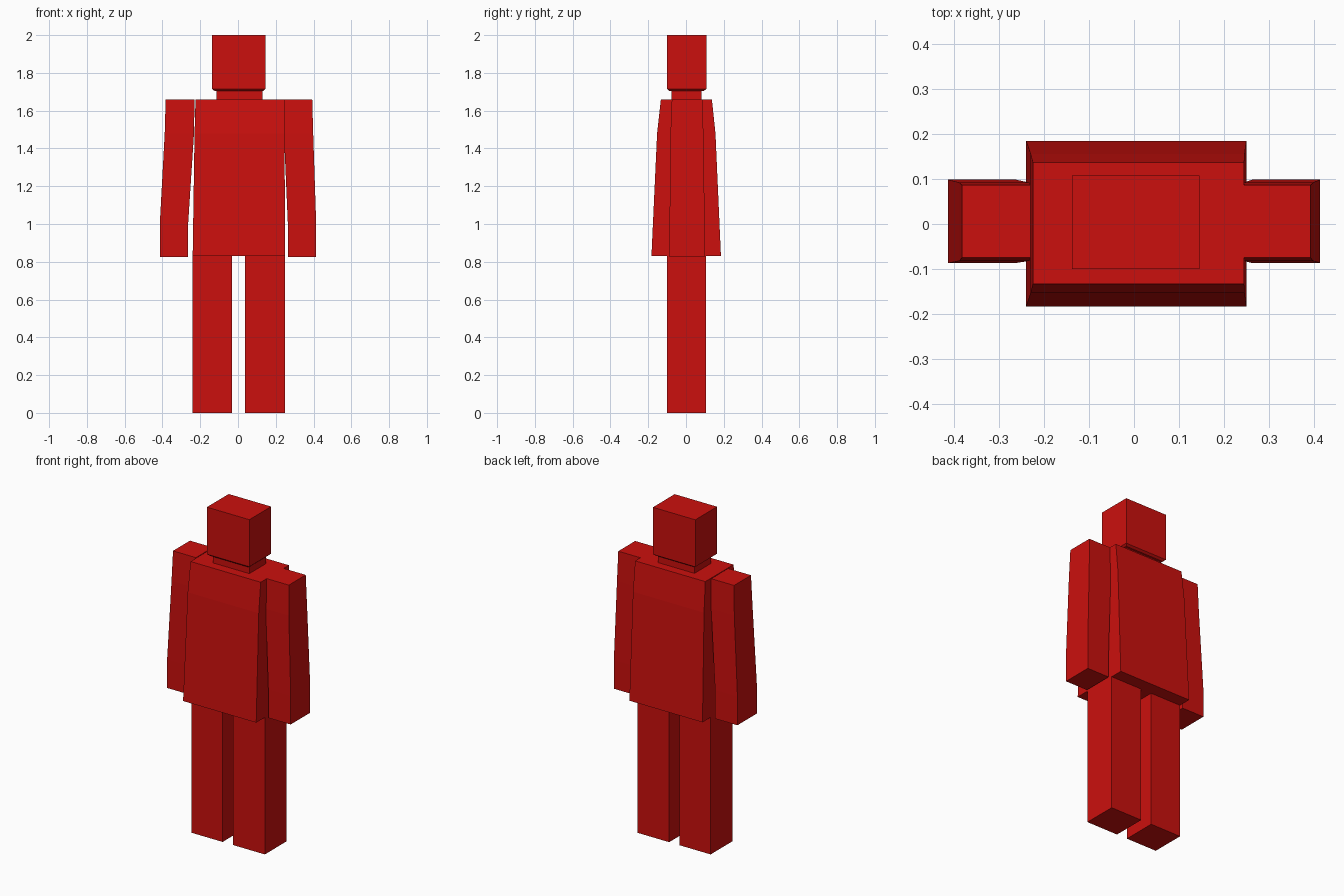
import bpy

if "Cube" in bpy.data.objects:
    bpy.data.objects.remove(bpy.data.objects["Cube"])

red = bpy.data.materials.new("red")
red.diffuse_color = (0.6, 0.005, 0.004, 1)
red.use_nodes = True
red.node_tree.nodes["Principled BSDF"].inputs["Base Color"].default_value = red.diffuse_color


def loft(name, rings):
    """Closed solid through rectangles (z, x0, x1, y0, y1), listed bottom to top."""
    verts, faces = [], []
    for z, x0, x1, y0, y1 in rings:
        verts += [(x0, y0, z), (x1, y0, z), (x1, y1, z), (x0, y1, z)]
    for r in range(len(rings) - 1):
        for i in range(4):
            a, b = r * 4 + i, r * 4 + (i + 1) % 4
            faces.append((a, b, b + 4, a + 4))
    n = len(verts)
    faces += [(3, 2, 1, 0), (n - 4, n - 3, n - 2, n - 1)]
    mesh = bpy.data.meshes.new(name)
    mesh.from_pydata(verts, [], faces)
    mesh.materials.append(red)
    obj = bpy.data.objects.new(name, mesh)
    bpy.context.collection.objects.link(obj)
    return obj


# Head with a slightly tapered underside, and the neck
loft("head", [(1.705, -0.125, 0.135, -0.09, 0.095),
              (1.715, -0.138, 0.146, -0.1, 0.108),
              (2.0, -0.138, 0.146, -0.1, 0.108)])
loft("neck", [(1.66, -0.115, 0.13, -0.077, 0.083),
              (1.705, -0.115, 0.13, -0.077, 0.083)])

# Torso flaring towards the hem
loft("torso", [(0.83, -0.24, 0.25, -0.183, 0.185),
               (1.48, -0.23, 0.246, -0.153, 0.156),
               (1.66, -0.225, 0.245, -0.133, 0.137)])

# Arms hang slightly outwards and straighten below the elbow
arm = [(0.826, 0.265, 0.414, -0.087, 0.099),
       (1.0, 0.264, 0.414, -0.087, 0.099),
       (1.48, 0.243, 0.398, -0.082, 0.092),
       (1.66, 0.24, 0.393, -0.075, 0.087)]
loft("right_arm", arm)
loft("left_arm", [(z, -x1 + 0.01 * (z > 1.4), -x0 + 0.01 * (z > 1.4), y0, y1)
                  for z, x0, x1, y0, y1 in arm])

# Legs
for name, x0, x1 in (("left_leg", -0.24, -0.033), ("right_leg", 0.038, 0.25)):
    loft(name, [(0, x0, x1, -0.1, 0.107), (0.83, x0, x1, -0.1, 0.107)])
